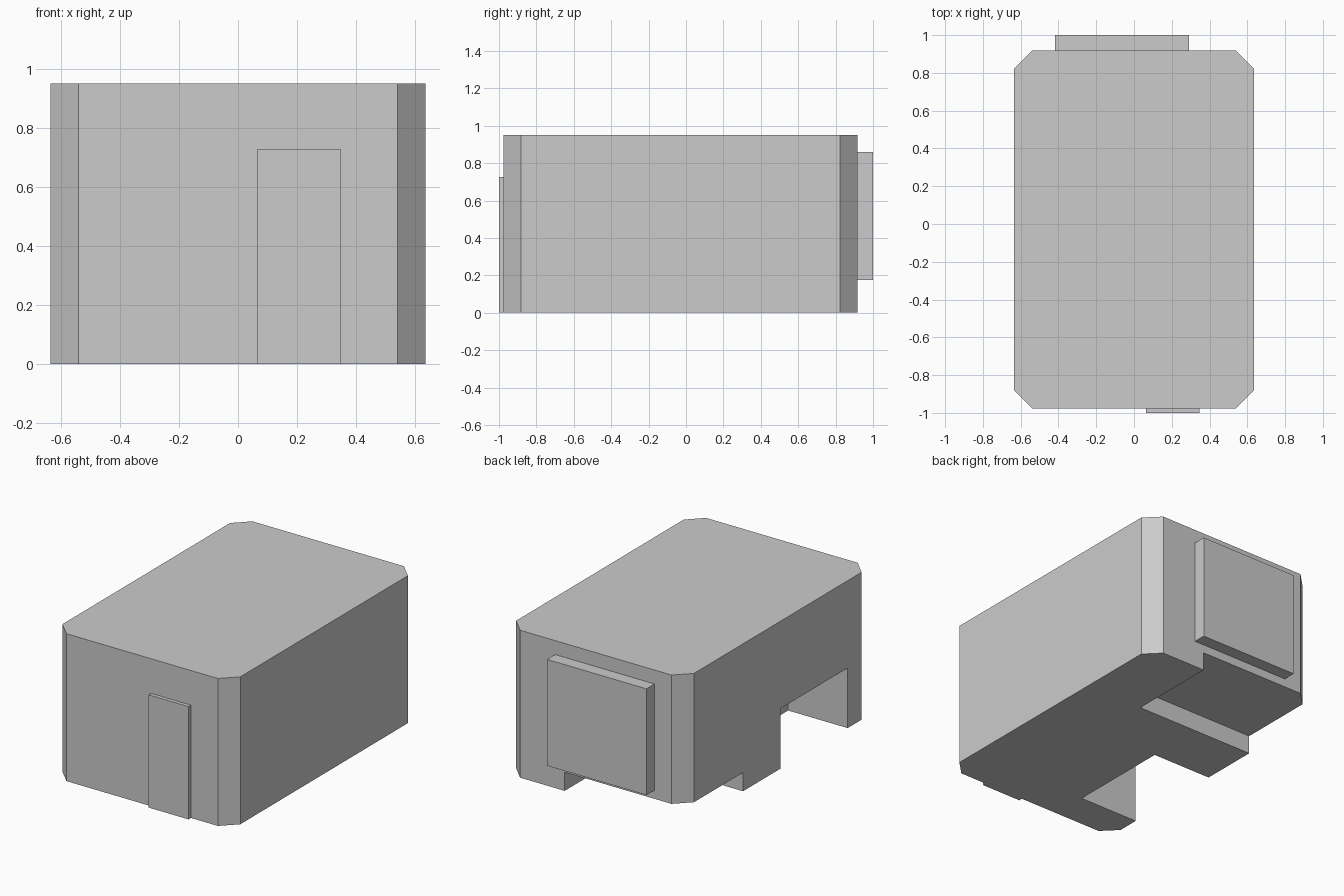
import bpy
import bmesh

old = bpy.data.objects.get("Cube")
if old:
    bpy.data.objects.remove(old, do_unlink=True)

# Single plain grey
GREY = (0.6, 0.6, 0.6, 1.0)
grey = bpy.data.materials.new("plain_grey")
grey.use_nodes = True
grey.diffuse_color = GREY
grey.node_tree.nodes["Principled BSDF"].inputs["Base Color"].default_value = GREY


def prism(name, outline, low, high):
    """Extrude a ground outline from height low to height high."""
    bm = bmesh.new()
    base = bm.faces.new([bm.verts.new((x, y, low)) for x, y in outline])
    top = bmesh.ops.extrude_face_region(bm, geom=[base])
    verts = [g for g in top["geom"] if isinstance(g, bmesh.types.BMVert)]
    bmesh.ops.translate(bm, verts=verts, vec=(0, 0, high - low))
    bmesh.ops.recalc_face_normals(bm, faces=bm.faces)
    mesh = bpy.data.meshes.new(name)
    bm.to_mesh(mesh)
    bm.free()
    mesh.materials.append(grey)
    obj = bpy.data.objects.new(name, mesh)
    bpy.context.collection.objects.link(obj)
    return obj


def box(name, xs, ys, zs):
    (x0, x1), (y0, y1) = xs, ys
    return prism(name, [(x0, y0), (x1, y0), (x1, y1), (x0, y1)], *zs)


def carve(target, cutter):
    cutter.hide_render = True
    cutter.hide_viewport = True
    mod = target.modifiers.new("carve", "BOOLEAN")
    mod.operation = "DIFFERENCE"
    mod.solver = "EXACT"
    mod.object = cutter
    bpy.context.view_layer.objects.active = target
    bpy.ops.object.modifier_apply(modifier=mod.name)
    bpy.data.objects.remove(cutter, do_unlink=True)


# Main block with chamfered upright corners
W, FRONT, BACK, C = 0.634, -0.976, 0.918, 0.094
body = prism("body", [
    (-W + C, FRONT), (W - C, FRONT), (W, FRONT + C), (W, BACK - C),
    (W - C, BACK), (-W + C, BACK), (-W, BACK - C), (-W, FRONT + C)], 0, 0.95)

# Shallow step under the back corner and deep recess in the side
carve(body, box("back_step_cutter", (-0.8, 0.222), (0.325, 1.1), (-0.1, 0.12)))
carve(body, box("side_recess_cutter", (-0.8, -0.21), (-0.74, -0.056), (-0.1, 0.387)))

# Raised door on the front and raised panel on the back
box("front_door", (0.064, 0.348), (-1.0, FRONT + 0.01), (0, 0.727))
box("back_panel", (-0.418, 0.29), (BACK - 0.01, 1.0), (0.175, 0.86))
